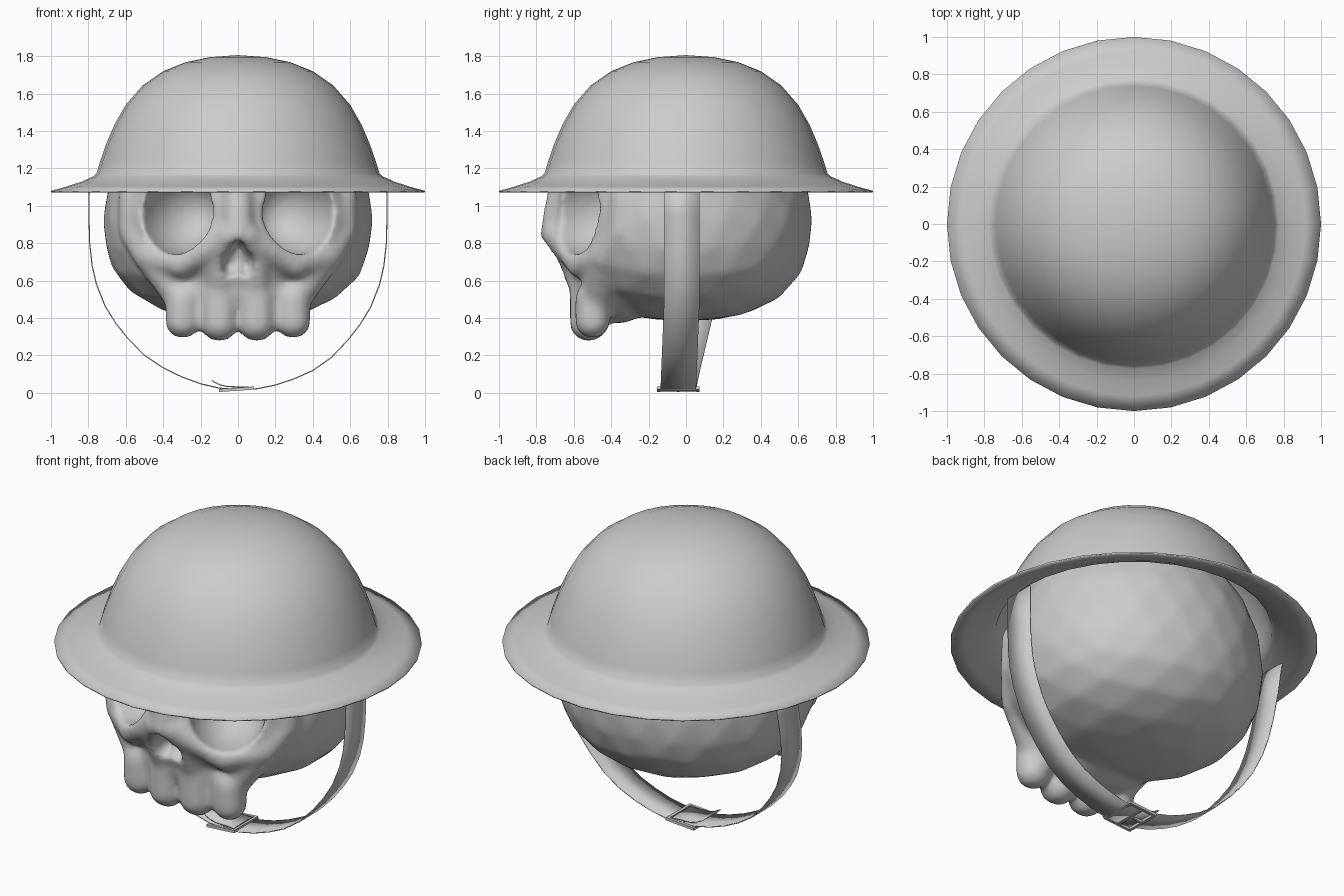
import bpy, bmesh
from math import sin, cos, pi, hypot, radians
from mathutils import Matrix, Vector

if "Cube" in bpy.data.objects:
    bpy.data.objects.remove(bpy.data.objects["Cube"])


def make_object(name, bm):
    bmesh.ops.recalc_face_normals(bm, faces=bm.faces)
    for f in bm.faces:
        f.smooth = True
    mesh = bpy.data.meshes.new(name)
    bm.to_mesh(mesh)
    bm.free()
    ob = bpy.data.objects.new(name, mesh)
    bpy.context.collection.objects.link(ob)
    return ob


def blob(bm, loc, radii, rot=None):
    m = Matrix.Translation(loc) @ (rot or Matrix()) @ Matrix.Diagonal((*radii, 1))
    return bmesh.ops.create_icosphere(bm, subdivisions=3, radius=1, matrix=m)["verts"]


def chain(bm, pts, r, steps=6):
    for a, b in zip(pts, pts[1:]):
        for i in range(steps + 1):
            blob(bm, Vector(a).lerp(Vector(b), i / steps), (r, r, r))


def voxel(ob, size):
    m = ob.modifiers.new("merge", 'REMESH')
    m.mode = 'VOXEL'
    m.voxel_size = size
    m.use_smooth_shade = True


def bake(ob):
    dg = bpy.context.evaluated_depsgraph_get()
    mesh = bpy.data.meshes.new_from_object(ob.evaluated_get(dg))
    ob.modifiers.clear()
    ob.data = mesh


# Helmet: lathed dome and flared brim
profile = [(1, 1.08), (.92, 1.102), (.84, 1.128), (.775, 1.157), (.757, 1.172),
           (.738, 1.235), (.705, 1.33), (.66, 1.435), (.6, 1.54), (.51, 1.643),
           (.4, 1.72), (.28, 1.768), (.15, 1.795), (0, 1.806)]
bm = bmesh.new()
vs = [bm.verts.new((r, 0, z)) for r, z in profile]
es = [bm.edges.new(e) for e in zip(vs, vs[1:])]
bmesh.ops.spin(bm, geom=vs + es, cent=(0, 0, 0), axis=(0, 0, 1), angle=2 * pi, steps=32)
bmesh.ops.remove_doubles(bm, verts=bm.verts, dist=.0005)
helmet = make_object("helmet", bm)
s = helmet.modifiers.new("thickness", 'SOLIDIFY')
s.thickness = .008
s.offset = -1

# Cranium: rounded top, flattened underside
bm = bmesh.new()
for v in blob(bm, (0, 0, 0), (1, 1, 1)):
    x, y, z = v.co
    k = 1
    if z < 0:
        k = (hypot(x, y) ** 2.5 + abs(z) ** 2.5) ** -.4
    v.co = (x * k * .722, y * k * (.675 if y > 0 else .70), .93 + z * k * (.75 if z > 0 else .545))

# Face: upper jaw, nose bridge, cheekbones and teeth
blob(bm, (0, -.38, .57), (.39, .235, .2))
blob(bm, (0, -.46, .68), (.32, .19, .17))
chain(bm, [(0, -.65, 1.1), (0, -.68, .95), (0, -.695, .85)], .085)
for sx in (-1, 1):
    chain(bm, [(sx * .05, -.69, .84), (sx * .1, -.62, .74), (sx * .1, -.55, .56)], .075)
    chain(bm, [(sx * .08, -.66, .82), (sx * .3, -.56, .69), (sx * .48, -.43, .73),
               (sx * .56, -.34, .87), (sx * .56, -.33, 1.05)], .08)
    chain(bm, [(sx * .46, -.42, .74), (sx * .3, -.47, .52)], .1)
    chain(bm, [(sx * .295, -.5, .5), (sx * .295, -.5, .385)], .095)
    chain(bm, [(sx * .1, -.52, .52), (sx * .1, -.52, .378)], .104)
skull = make_object("skull", bm)

# Cutters for the eye sockets and nose hole
bm = bmesh.new()
for sx in (-1, 1):
    blob(bm, (sx * .315, -.55, .965), (.212, .33, .228), Matrix.Rotation(sx * radians(25), 4, 'Z'))
    blob(bm, (sx * .04, -.69, .685), (.05, .13, .075))
blob(bm, (0, -.72, .74), (.045, .15, .085))
cutter = make_object("socket_cutter", bm)
cutter.hide_render = True
voxel(cutter, .015)

voxel(skull, .018)
b = skull.modifiers.new("sockets", 'BOOLEAN')
b.operation = 'DIFFERENCE'
b.solver = 'EXACT'
b.object = cutter
voxel(skull, .018)
sm = skull.modifiers.new("soften", 'SMOOTH')
sm.factor = .5
sm.iterations = 9
bake(skull)
bpy.data.objects.remove(cutter)
for p in skull.data.polygons:
    p.use_smooth = True


# Chin strap: two ribbons, the left one slanting backwards
def ribbon(name, pts, width):
    bm = bmesh.new()
    rows = [[bm.verts.new((x, y + d * width / 2, z)) for d in (-1, 1)] for x, y, z in pts]
    for a, b in zip(rows, rows[1:]):
        bm.faces.new((a[0], a[1], b[1], b[0]))
    ob = make_object(name, bm)
    s = ob.modifiers.new("thickness", 'SOLIDIFY')
    s.thickness = .006
    s.offset = 0
    return ob


path = [(.795, 1.12), (.797, .95), (.793, .8), (.78, .68), (.757, .58), (.71, .46), (.655, .37),
        (.59, .285), (.5, .19), (.4, .12), (.3, .075), (.2, .042), (.1, .022), (0, .018)]
ribbon("strap_right", [(x, -.022 - .02 * max(0, 1 - z / .5), z) for x, z in path], .19)
ribbon("strap_left", [(-x, -.045 + .23 * z, z + .014 * (1 - abs(2 * x - .8) / .8)) for x, z in path], .19)
ribbon("strap_tail", [(.06, -.042, .03), (-.06, -.042, .034), (-.1, -.042, .044), (-.14, -.042, .066)], .17)

# Buckle: rectangular frame with a middle bar and prong
bm = bmesh.new()
bars = [((-.093, -.042), (.016, .226)), ((.077, -.042), (.016, .226)), ((-.01, -.042), (.014, .22)),
        ((-.008, -.147), (.17, .016)), ((-.008, .063), (.17, .016)), ((-.05, -.042), (.1, .014))]
tilt = Matrix.Translation((0, 0, .02)) @ Matrix.Rotation(radians(-4), 4, 'Y')
for (x, y), (w, d) in bars:
    m = tilt @ Matrix.Translation((x, y, 0)) @ Matrix.Diagonal((w, d, .016, 1))
    bmesh.ops.create_cube(bm, size=1, matrix=m)
buckle = make_object("buckle", bm)
for p in buckle.data.polygons:
    p.use_smooth = False
